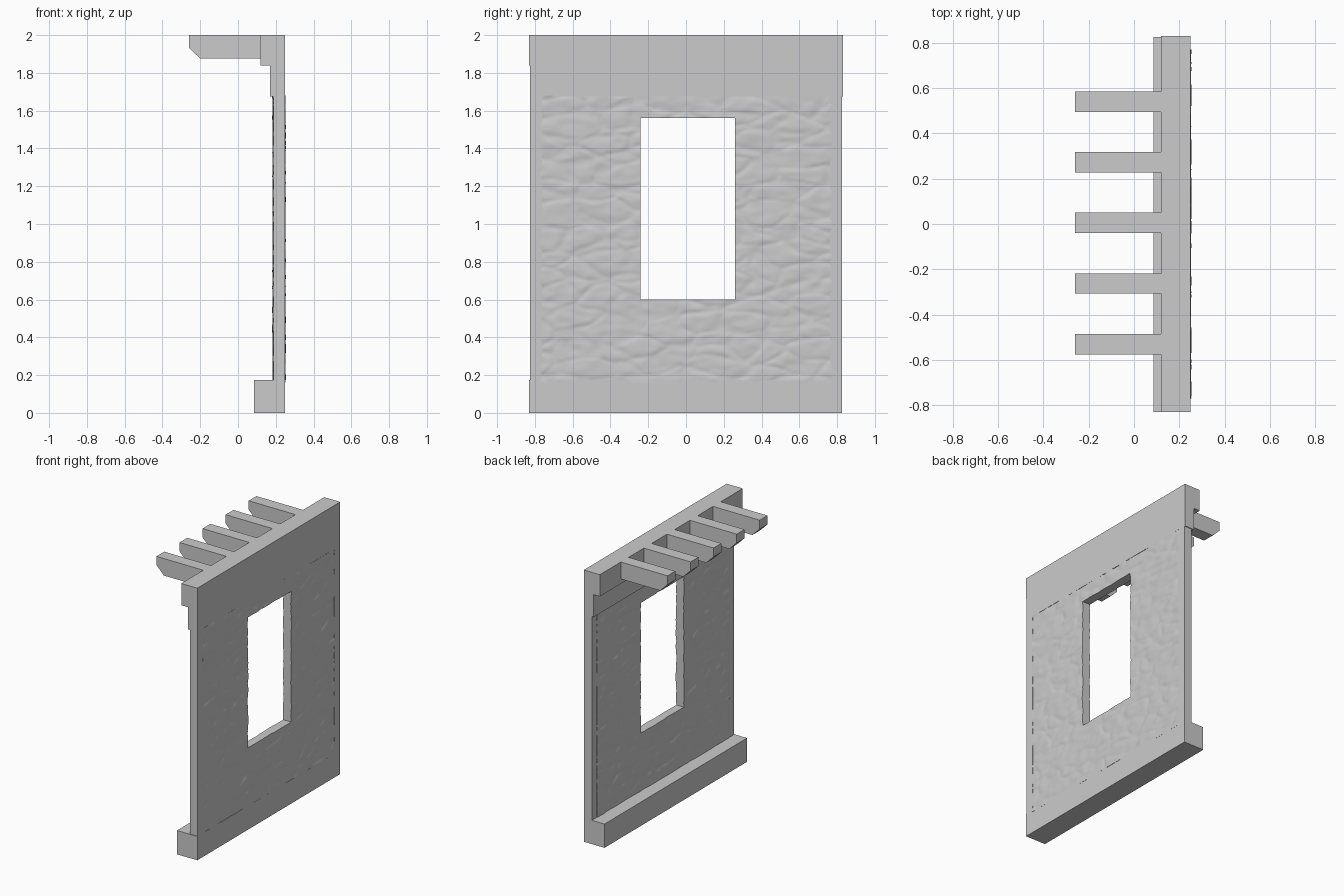
import bpy, bmesh
from mathutils import Vector, noise

cube = bpy.data.objects.get("Cube")
if cube:
    bpy.data.objects.remove(cube, do_unlink=True)

grey = bpy.data.materials.new("plain grey")
grey.use_nodes = True
colour = (0.6, 0.6, 0.6, 1)
grey.diffuse_color = colour
grey.node_tree.nodes["Principled BSDF"].inputs["Base Color"].default_value = colour


def finish(name, bm):
    bmesh.ops.recalc_face_normals(bm, faces=bm.faces)
    mesh = bpy.data.meshes.new(name)
    bm.to_mesh(mesh)
    bm.free()
    mesh.materials.append(grey)
    obj = bpy.data.objects.new(name, mesh)
    bpy.context.collection.objects.link(obj)
    return obj


def prism(name, profile, y0, y1):
    """Extrude an (x, z) profile along y."""
    bm = bmesh.new()
    face = bm.faces.new([bm.verts.new((x, y0, z)) for x, z in profile])
    side = bmesh.ops.extrude_face_region(bm, geom=[face])["geom"]
    moved = [v for v in side if isinstance(v, bmesh.types.BMVert)]
    bmesh.ops.translate(bm, verts=moved, vec=(0, y1 - y0, 0))
    return finish(name, bm)


def beam(name, x0, x1, y0, y1, z0, z1):
    return prism(name, [(x0, z0), (x1, z0), (x1, z1), (x0, z1)], y0, y1)


# Timber frame
FACE = 0.25
beam("sill_beam", 0.085, FACE, -0.83, 0.825, 0, 0.175)
beam("lower_header", 0.17, FACE, -0.825, 0.83, 1.675, 1.84)
beam("top_header", 0.12, FACE, -0.83, 0.83, 1.84, 2)
for name, y in (("right_post", -0.825), ("left_post", 0.762)):
    beam(name, 0.187, FACE, y, y + 0.063, 0.175, 1.675)

# Overhanging rafters with a chamfered lower tip
tip = [(-0.26, 2), (-0.26, 1.935), (-0.2, 1.875), (FACE, 1.875), (FACE, 2)]
for i in range(5):
    centre = -0.53 + i * 0.2675
    prism(f"rafter_{i + 1}", tip, centre - 0.045, centre + 0.045)


def stone(y, z, seed):
    """Relief of flattened, irregular stones with soft joints."""
    p = Vector((y * 4.5, z * 10, seed))
    p += 0.4 * noise.noise_vector(Vector((y * 5, z * 7, seed + 9)))
    near, points = noise.voronoi(p)
    joint = min((near[1] - near[0]) * 4, 1)
    tilt = (p - points[0]).dot(noise.noise_vector(points[0] * 3))
    swell = noise.noise(Vector((y * 14, z * 24, seed + 4)))
    return 0.004 * (joint - 0.9) + 0.004 * tilt + 0.003 * swell


# Rough stone infill with a window opening
STEP = 0.01
Y0, Z0, COUNT = -0.77, 0.16, 154
bm = bmesh.new()
for side, depth, seed in ((1, 0.2505, 2.3), (-1, 0.184, 7.7)):
    rows = []
    for j in range(COUNT - 1):
        z = Z0 + j * STEP
        rows.append([])
        for i in range(COUNT + 1):
            y = Y0 + i * STEP
            rows[j].append(bm.verts.new((depth + side * stone(y, z, seed), y, z)))
    for j in range(COUNT - 2):
        for i in range(COUNT):
            y, z = Y0 + (i + 0.5) * STEP, Z0 + (j + 0.5) * STEP
            if not (-0.24 < y < 0.26 and 0.6 < z < 1.56):
                bm.faces.new((rows[j][i], rows[j][i + 1],
                              rows[j + 1][i + 1], rows[j + 1][i]))
bmesh.ops.delete(bm, geom=[v for v in bm.verts if not v.link_faces], context="VERTS")

# Join both skins along the outer rim and the window reveal
rim = [e for e in bm.edges if e.is_boundary]
key = lambda v: (round(v.co.y / STEP), round(v.co.z / STEP))
back = {key(v): v for e in rim for v in e.verts if v.co.x < 0.215}
for e in rim:
    a, b = e.verts
    if a.co.x > 0.215:
        bm.faces.new((a, b, back[key(b)], back[key(a)]))
infill = finish("stone_infill", bm)
bpy.ops.object.select_all(action="DESELECT")
infill.select_set(True)
bpy.context.view_layer.objects.active = infill
bpy.ops.object.shade_smooth_by_angle(angle=0.9)
